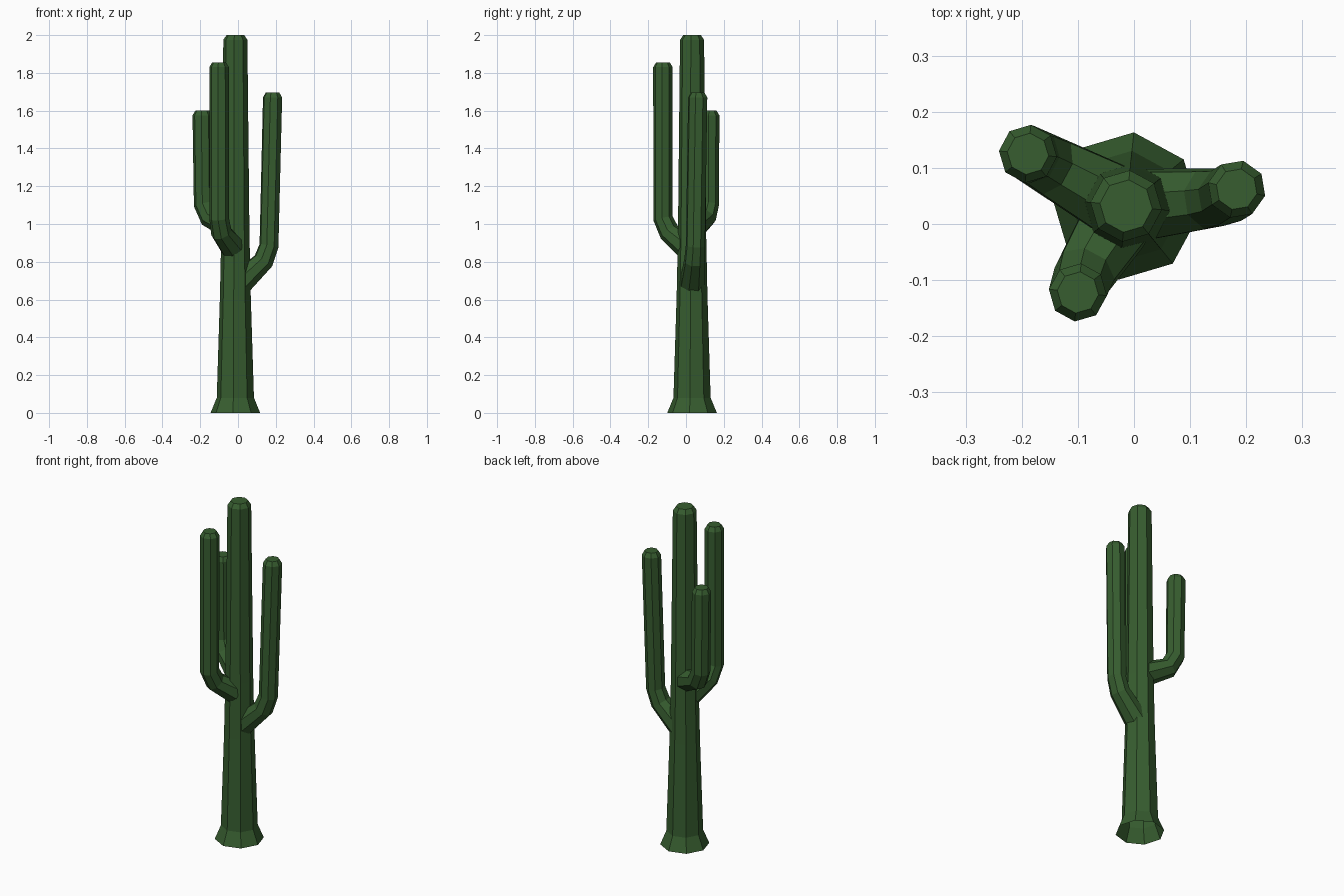
import bpy, bmesh, math
from mathutils import Vector

cube = bpy.data.objects.get("Cube")
if cube:
    bpy.data.objects.remove(cube, do_unlink=True)

SIDES = 8
UP = Vector((0, 0, 1))

green = bpy.data.materials.new("cactus_green")
green.use_nodes = True
colour = (0.038, 0.11, 0.029, 1)
green.diffuse_color = colour
bsdf = green.node_tree.nodes["Principled BSDF"]
bsdf.inputs["Base Color"].default_value = colour
bsdf.inputs["Roughness"].default_value = 0.9


def make_tube(name, stations, azimuth, phase):
    """Loft octagons along (point, radius) stations bending in one vertical plane."""
    points = [Vector(p) for p, r in stations]
    side = Vector((-math.sin(azimuth), math.cos(azimuth), 0))
    bm = bmesh.new()
    rings = []
    for i, (point, radius) in enumerate(stations):
        before = points[i] - points[i - 1] if i else points[1] - points[0]
        after = points[i + 1] - points[i] if i + 1 < len(points) else before
        tangent = (before.normalized() + after.normalized()).normalized()
        out = side.cross(tangent).normalized()
        across = tangent.cross(out)
        ring = []
        for k in range(SIDES):
            a = phase + math.tau * k / SIDES
            ring.append(bm.verts.new(points[i] + radius * (math.cos(a) * out + math.sin(a) * across)))
        rings.append(ring)
    for low, high in zip(rings, rings[1:]):
        for k in range(SIDES):
            n = (k + 1) % SIDES
            bm.faces.new((low[k], low[n], high[n], high[k]))
    bm.faces.new(rings[-1])
    mesh = bpy.data.meshes.new(name)
    bm.to_mesh(mesh)
    bm.free()
    mesh.materials.append(green)
    obj = bpy.data.objects.new(name, mesh)
    bpy.context.collection.objects.link(obj)
    return obj


def make_arm(name, root, elbow, bend, tip):
    """Arm that leaves the trunk, turns upward and ends in a bevelled tip."""
    tip = Vector(tip)
    azimuth = math.atan2(tip.y - root[1], tip.x - root[0])
    stations = [(root, 0.068), (elbow, 0.056), (bend, 0.052),
                (tip - 0.025 * UP, 0.052), (tip, 0.037)]
    make_tube(name, stations, azimuth, math.pi / SIDES)


# Trunk with a flared foot and bevelled top
trunk = [(0, 0.132), (0.08, 0.099), (0.62, 0.082), (0.95, 0.075), (1.975, 0.064), (2, 0.047)]
make_tube("trunk", [((-0.014, 0.032, z), r) for z, r in trunk], 0, math.radians(-6))

# Three upright arms
make_arm("left_arm", (0.01, 0.033, 0.685), (0.135, 0.045, 0.805), (0.164, 0.05, 0.885), (0.183, 0.062, 1.695))
make_arm("front_arm", (-0.03, 0.005, 0.88), (-0.088, -0.088, 0.955), (-0.1, -0.122, 1.03), (-0.1, -0.122, 1.855))
make_arm("back_right_arm", (-0.04, 0.045, 0.985), (-0.15, 0.105, 1.035), (-0.183, 0.123, 1.105), (-0.189, 0.125, 1.6))
